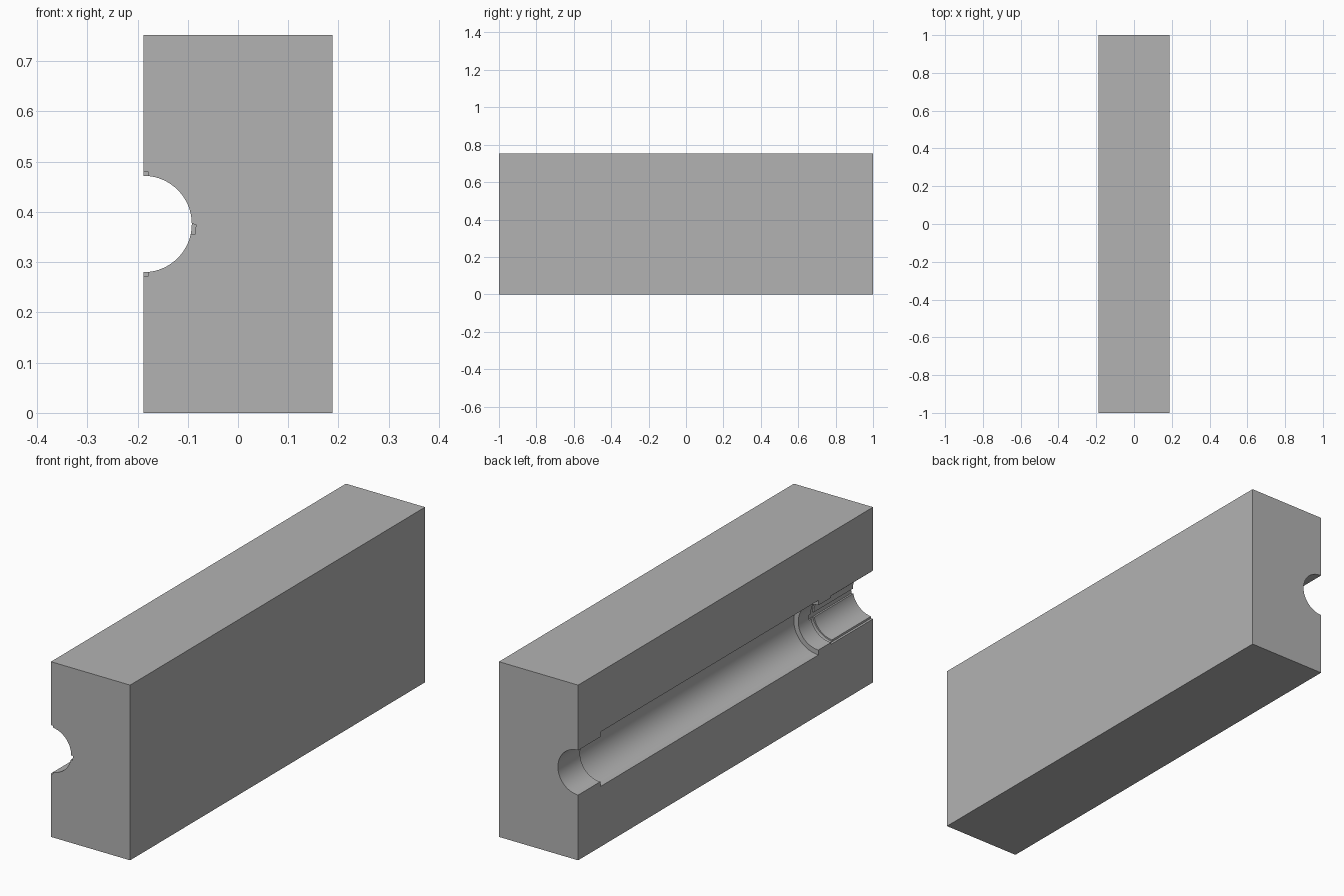
import bpy, bmesh, math
from mathutils import Matrix, Vector

cube = bpy.data.objects.get("Cube")
if cube:
    bpy.data.objects.remove(cube, do_unlink=True)

W, L, H = 0.376, 2.0, 0.752
AXIS = Vector((-W / 2, 0, H / 2))
BORE = 0.096

grey = bpy.data.materials.new("plain grey")
grey.use_nodes = True
colour = (0.45, 0.45, 0.45, 1)
grey.diffuse_color = colour
grey.node_tree.nodes["Principled BSDF"].inputs["Base Color"].default_value = colour


def make(name, bm):
    bmesh.ops.recalc_face_normals(bm, faces=bm.faces)
    mesh = bpy.data.meshes.new(name)
    bm.to_mesh(mesh)
    bm.free()
    mesh.materials.append(grey)
    ob = bpy.data.objects.new(name, mesh)
    bpy.context.collection.objects.link(ob)
    return ob


def box(name, size, matrix):
    bm = bmesh.new()
    bmesh.ops.create_cube(bm, size=1, matrix=matrix @ Matrix.Diagonal((*size, 1)))
    return make(name, bm)


def lathe(name, profile, steps=96):
    """Revolve (y, radius) points about the bore axis."""
    bm = bmesh.new()
    verts = [bm.verts.new(AXIS + Vector((r, y, 0))) for y, r in profile]
    edges = [bm.edges.new(pair) for pair in zip(verts, verts[1:])]
    bmesh.ops.spin(bm, geom=verts + edges, cent=AXIS, axis=(0, 1, 0),
                   angle=math.tau, steps=steps)
    bmesh.ops.remove_doubles(bm, verts=bm.verts, dist=1e-5)
    return make(name, bm)


def cut(target, cutter):
    mod = target.modifiers.new("cut", 'BOOLEAN')
    mod.operation, mod.solver, mod.object = 'DIFFERENCE', 'EXACT', cutter
    bpy.context.view_layer.objects.active = target
    bpy.ops.object.modifier_apply(modifier=mod.name)
    bpy.data.objects.remove(cutter, do_unlink=True)


block = box("half_block", (W, L, H), Matrix.Translation((0, 0, H / 2)))

# Stepped half-round channel: narrow ends, wide middle, fine locking ring
cut(block, lathe("bore_cutter", [
    (-1.1, 0), (-1.1, BORE), (-0.735, BORE), (-0.735, 0.102), (-0.715, 0.102),
    (-0.715, BORE), (-0.63, BORE), (-0.63, 0.117), (0.85, 0.117),
    (0.85, BORE), (1.1, BORE), (1.1, 0)]))

# Narrow axial key slots at the front end
for angle, end in ((90, -0.715), (-6, -0.7), (-90, -0.715)):
    turn = Matrix.Rotation(math.radians(-angle), 4, 'Y')
    place = Matrix.Translation(AXIS) @ turn @ Matrix.Translation((0.084, (end - 1.1) / 2, 0))
    cut(block, box("slot_cutter", (0.04, end + 1.1, 0.02), place))

bpy.ops.object.select_all(action='DESELECT')
block.select_set(True)
bpy.context.view_layer.objects.active = block
bpy.ops.object.shade_smooth_by_angle(angle=math.radians(25))
